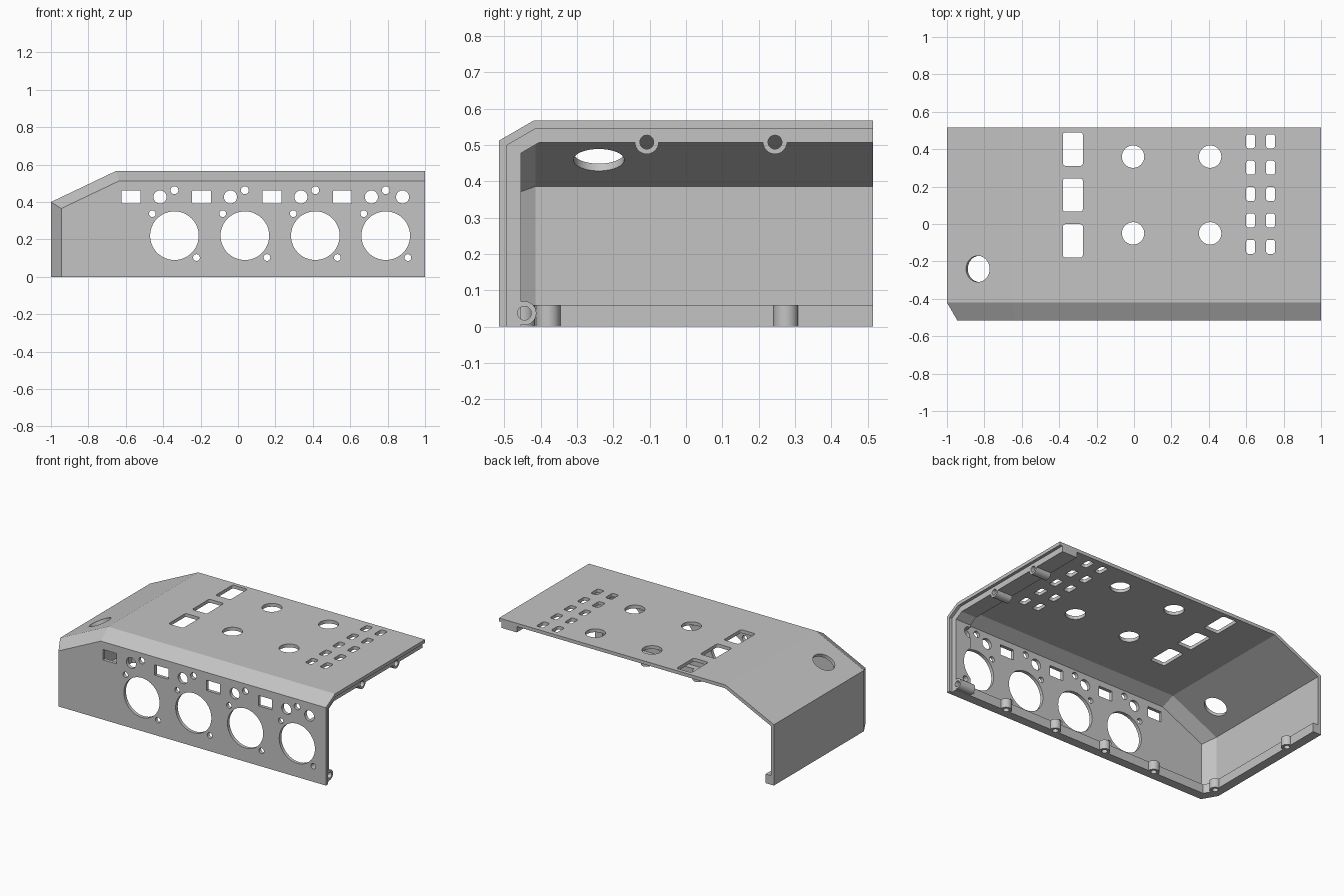
import bpy, bmesh
from math import pi, sin, cos, tan, radians, atan2
from mathutils import Matrix, Vector

if "Cube" in bpy.data.objects:
    bpy.data.objects.remove(bpy.data.objects["Cube"])

WALL, RIB = 0.022, 0.06
RIB_IN, RIB_OUT = 0.87, 0.98          # rib position along the open end
TOP, BACK, FRONT = 0.567, 0.515, -0.515
SLOPE = atan2(TOP - 0.4, 0.35)


def new_object(name, bm):
    bmesh.ops.recalc_face_normals(bm, faces=bm.faces)
    mesh = bpy.data.meshes.new(name)
    bm.to_mesh(mesh)
    bm.free()
    obj = bpy.data.objects.new(name, mesh)
    bpy.context.scene.collection.objects.link(obj)
    return obj


def loft(bm, sections):
    """Closed solid through matching rings of points."""
    rings = [[bm.verts.new(p) for p in ring] for ring in sections]
    n = len(rings[0])
    for a, b in zip(rings, rings[1:]):
        for i in range(n):
            j = (i + 1) % n
            bm.faces.new((a[i], a[j], b[j], b[i]))
    bm.faces.new(rings[0])
    bm.faces.new(rings[-1])


def outline(s, x1, z0, x0=None):
    """Side-sloped outline, inset by s; starts at x0 if given."""
    if x0 is not None:
        return [(x0, z0), (x0, TOP - s), (x1, TOP - s), (x1, z0)]
    return [(s - 1, z0), (s - 1, 0.4 - s * (1 / cos(SLOPE) - tan(SLOPE))),
            (-0.65 + s * tan(SLOPE / 2), TOP - s), (x1, TOP - s), (x1, z0)]


def hull(name, d, x1, z0, y1, x0=None):
    """Body with chamfered front, offset inward by d."""
    stations = [(FRONT + d, 0.055 + d * tan(pi / 6)),
                (-0.42 + d * tan(pi / 12), d), (y1, d)]
    bm = bmesh.new()
    loft(bm, [[(x, y, z) for x, z in outline(s, x1, z0, x0)] for y, s in stations])
    return new_object(name, bm)


def circle(r, n=32):
    return [(r * cos(2 * pi * i / n), r * sin(2 * pi * i / n)) for i in range(n)]


def rounded(w, h, r, n=4):
    pts = []
    for k, (sx, sy) in enumerate([(1, 1), (-1, 1), (-1, -1), (1, -1)]):
        for i in range(n + 1):
            a = (k + i / n) * pi / 2
            pts.append((sx * (w / 2 - r) + r * cos(a), sy * (h / 2 - r) + r * sin(a)))
    return pts


def prism(bm, pts, centre, half, axis='Z', angle=0):
    m = Matrix.Translation(centre) @ Matrix.Rotation(angle, 4, 'Y')
    if axis == 'Y':
        m = m @ Matrix.Rotation(pi / 2, 4, 'X')
    elif axis == 'X':
        m = m @ Matrix.Rotation(pi / 2, 4, 'Y')
    loft(bm, [[m @ Vector((u, v, w)) for u, v in pts] for w in (-half, half)])


def combine(obj, other, operation):
    mod = obj.modifiers.new(operation, 'BOOLEAN')
    mod.object, mod.operation, mod.solver = other, operation, 'EXACT'
    bpy.context.view_layer.objects.active = obj
    bpy.ops.object.modifier_apply(modifier=mod.name)
    bpy.data.objects.remove(other)


# Shell with ribs along the open bottom and open end
case = hull("enclosure_shell", 0, 1, 0, BACK)
combine(case, hull("inner_opening", RIB, 1.2, -0.2, 0.7), 'DIFFERENCE')
combine(case, hull("cavity", WALL, RIB_IN, RIB, 0.7), 'DIFFERENCE')
combine(case, hull("end_rabbet", WALL, 1.2, -0.2, 0.7, RIB_OUT), 'DIFFERENCE')

# Screw bosses and every opening
bosses, holes = bmesh.new(), bmesh.new()
rib_mid, rib_half = (RIB_IN + RIB_OUT) / 2, (RIB_OUT - RIB_IN) / 2
for y, z in [(-0.108, 0.508), (0.245, 0.508), (-0.445, 0.037)]:
    prism(bosses, circle(0.033), (rib_mid, y, z), rib_half, 'X')
    prism(holes, circle(0.019), (rib_mid, y, z), 0.08, 'X')

dials = [-0.34 + 0.3767 * i for i in range(4)]
feet = [(x - 0.188, -0.45) for x in dials] + [(-0.94, -0.38), (-0.94, 0.275)]
for x, y in feet:
    prism(bosses, circle(0.034), (x, y, RIB / 2), RIB / 2)
    prism(holes, circle(0.018), (x, y, 0), 0.05)


def front_hole(pts, x, z):
    prism(holes, pts, (x, -0.5, z), 0.1, 'Y')


# Front panel: repeated socket groups
for x in dials:
    front_hole(circle(0.13, 48), x, 0.22)
    front_hole(circle(0.018), x - 0.118, 0.338)
    front_hole(circle(0.018), x + 0.118, 0.103)
    front_hole(circle(0.035), x - 0.077, 0.427)
    front_hole(circle(0.021), x, 0.463)
    front_hole(rounded(0.1, 0.068, 0.002, 1), x - 0.232, 0.427)
front_hole(circle(0.035), 0.88, 0.427)

# Top panel: switches, knobs, button slots
for y in (0.4, 0.155, -0.09):
    prism(holes, rounded(0.107, 0.178, 0.013), (-0.327, y, TOP), 0.1)
for x in (-0.005, 0.407):
    for y in (0.36, -0.05):
        prism(holes, circle(0.06), (x, y, TOP), 0.1)
for x in (0.623, 0.73):
    for i in range(5):
        prism(holes, rounded(0.047, 0.075, 0.012), (x, 0.442 - 0.141 * i, TOP), 0.1)

# Round opening square to the sloped face
prism(holes, circle(0.07, 40), (-0.835, -0.24, 0.479), 0.06, 'Z', -SLOPE)

combine(case, new_object("bosses", bosses), 'UNION')
combine(case, new_object("openings", holes), 'DIFFERENCE')

# Single grey plastic
grey = bpy.data.materials.new("grey plastic")
grey.use_nodes = True
colour = (0.55, 0.55, 0.55, 1)
grey.diffuse_color = colour
grey.node_tree.nodes["Principled BSDF"].inputs["Base Color"].default_value = colour
case.data.materials.clear()
case.data.materials.append(grey)
for face in case.data.polygons:
    face.material_index = 0

bpy.ops.object.select_all(action='DESELECT')
case.select_set(True)
bpy.context.view_layer.objects.active = case
bpy.ops.object.shade_smooth_by_angle(angle=radians(20))
